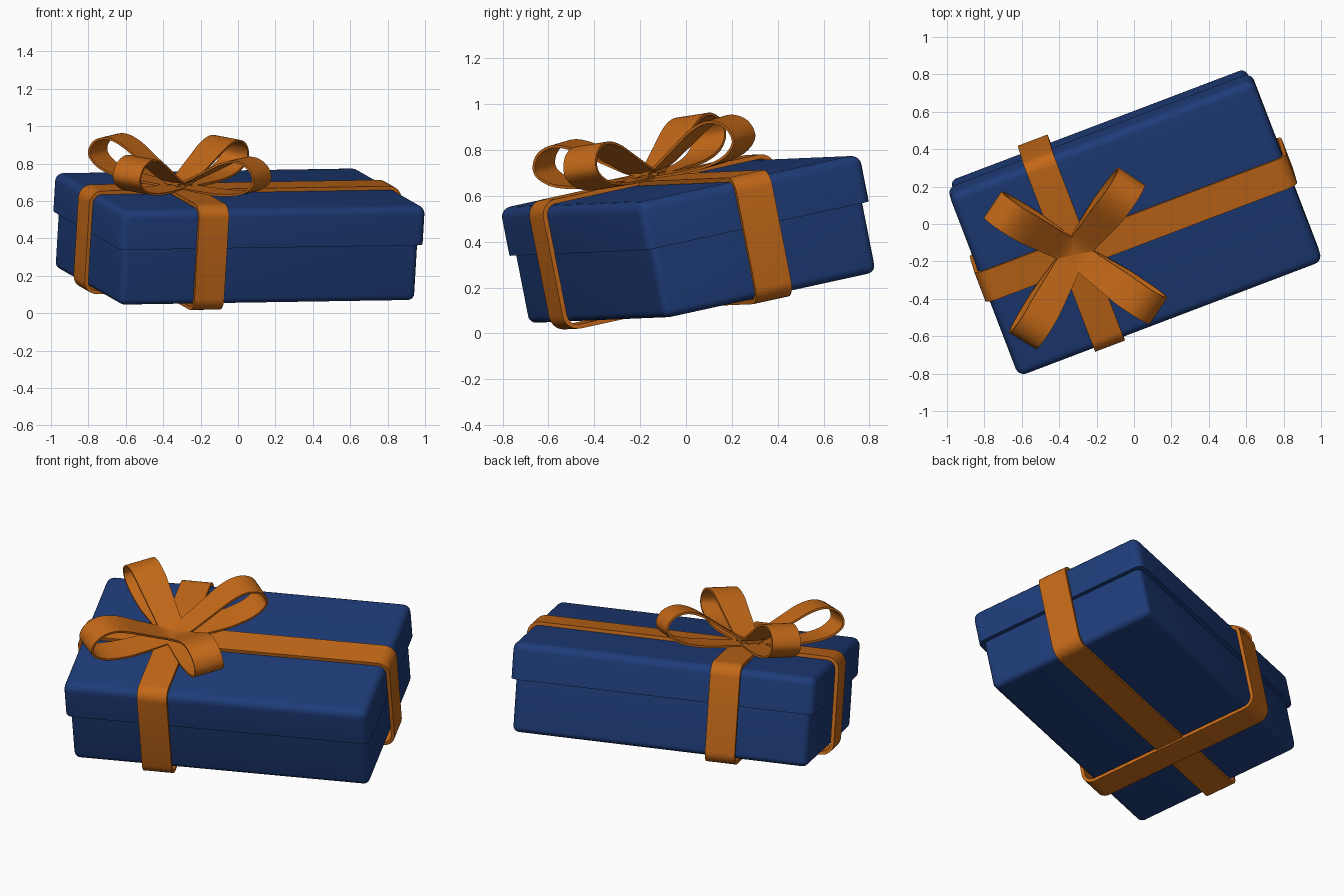
import bpy, bmesh, math
from mathutils import Matrix, Vector

if "Cube" in bpy.data.objects:
    bpy.data.objects.remove(bpy.data.objects["Cube"])

# Tilted frame of the box: origin is the middle of the lid top
yaw = math.radians(20.8)
u = Vector((math.cos(yaw), math.sin(yaw), 0.015)).normalized()
v = Vector((-math.sin(yaw) * 0.98, math.cos(yaw) * 0.98, 0.2))
v = (v - u * v.dot(u)).normalized()
n = u.cross(v)
FRAME = Matrix((u, v, n)).transposed().to_4x4()
FRAME.translation = (0.012, -0.027, 0.663)


def material(name, color):
    m = bpy.data.materials.new(name)
    m.diffuse_color = (*color, 1)
    m.use_nodes = True
    m.node_tree.nodes["Principled BSDF"].inputs["Base Color"].default_value = m.diffuse_color
    return m


BLUE = material("blue_card", (0.013, 0.045, 0.19))
ORANGE = material("orange_ribbon", (0.55, 0.14, 0.009))


def add_object(name, bm, mat, angle=40):
    bmesh.ops.recalc_face_normals(bm, faces=bm.faces)
    mesh = bpy.data.meshes.new(name)
    bm.to_mesh(mesh)
    bm.free()
    mesh.materials.append(mat)
    ob = bpy.data.objects.new(name, mesh)
    bpy.context.collection.objects.link(ob)
    ob.matrix_world = FRAME
    bpy.ops.object.select_all(action='DESELECT')
    ob.select_set(True)
    bpy.context.view_layer.objects.active = ob
    bpy.ops.object.shade_smooth_by_angle(angle=math.radians(angle))
    return ob


def rounded_box(name, sx, sy, z0, z1, radius, sharp_top):
    # Box with rounded edges, leaving the top or bottom rim sharp
    bm = bmesh.new()
    bmesh.ops.create_cube(bm, size=1)
    for p in bm.verts:
        p.co = (p.co.x * sx, p.co.y * sy, z0 + (p.co.z + 0.5) * (z1 - z0))
    rim = z1 if sharp_top else z0
    edges = [e for e in bm.edges if not all(abs(p.co.z - rim) < 1e-5 for p in e.verts)]
    bmesh.ops.bevel(bm, geom=edges, offset=radius, segments=5, profile=0.5, affect='EDGES')
    add_object(name, bm, BLUE)


def ribbon(name, path, half_width, place, thick):
    # Closed strip: path of (along, height), swept sideways, with thickness
    bm = bmesh.new()
    k = len(path)
    rings = []
    for i, (a, z) in enumerate(path):
        t = (Vector(path[(i + 1) % k]) - Vector(path[i - 1])).normalized()
        w = half_width(a)
        da, dz = -t.y * thick / 2, t.x * thick / 2
        ring = [(a + da, -w, z + dz), (a + da, w, z + dz), (a - da, w, z - dz), (a - da, -w, z - dz)]
        rings.append([bm.verts.new(place @ Vector(p)) for p in ring])
    for i in range(k):
        r, s = rings[i], rings[(i + 1) % k]
        for j in range(4):
            bm.faces.new((r[j], r[(j + 1) % 4], s[(j + 1) % 4], s[j]))
    add_object(name, bm, ORANGE)


def rounded_rect(a, z0, z1, r, seg=7):
    pts = []
    for cx, cz, start in ((a - r, z1 - r, 0), (r - a, z1 - r, 90), (r - a, z0 + r, 180), (a - r, z0 + r, 270)):
        for i in range(seg + 1):
            t = math.radians(start + 90 * i / seg)
            pts.append((cx + r * math.cos(t), cz + r * math.sin(t)))
    return pts


def smooth_path(pts, seg=7):
    # Open Catmull-Rom curve through the points
    p = [Vector(q) for q in pts]
    p = [p[0] * 2 - p[1]] + p + [p[-1] * 2 - p[-2]]
    out = []
    for i in range(1, len(p) - 2):
        a, b, c, d = p[i - 1:i + 3]
        for s in range(seg):
            t = s / seg
            out.append(0.5 * (2 * b + (c - a) * t + (2 * a - 5 * b + 4 * c - d) * t * t
                              + (3 * b - a - 3 * c + d) * t ** 3))
    return [tuple(q) for q in out + [p[-2]]]


# Box and lid
LX, LY, H, LID, INSET = 1.74, 1.065, 0.52, 0.21, 0.025
rounded_box("lid", LX, LY, -LID, 0, 0.045, False)
rounded_box("box_body", LX - 2 * INSET, LY - 2 * INSET, -H, -LID + 0.03, 0.035, True)

# Two wrapped ribbons crossing under the bow
KNOT = -0.355
T = 0.02
ribbon("long_ribbon", rounded_rect(LX / 2 + 0.012, -H - 0.012, 0.011, 0.06),
       lambda a: 0.085, Matrix.Identity(4), T)
ribbon("cross_ribbon", rounded_rect(LY / 2 + 0.012, -H - 0.022, 0.014, 0.06),
       lambda a: 0.085, Matrix.Translation((KNOT, 0, 0)) @ Matrix.Rotation(math.pi / 2, 4, 'Z'), T)

# Four bow loops, wider towards their tips
loop = smooth_path([(-0.03, 0.024), (0.18, 0.026), (0.34, 0.036), (0.46, 0.066), (0.525, 0.125),
                    (0.50, 0.195), (0.42, 0.228), (0.32, 0.205), (0.18, 0.125), (0.06, 0.058), (-0.03, 0.04)])
for i, deg in enumerate((35, 126, 217, 306)):
    place = Matrix.Translation((KNOT, 0, 0)) @ Matrix.Rotation(math.radians(deg), 4, 'Z')
    ribbon(f"bow_loop_{i + 1}", loop,
           lambda a: 0.065 + 0.02 * min(1, max(0, a / 0.3)), place, 0.012)
